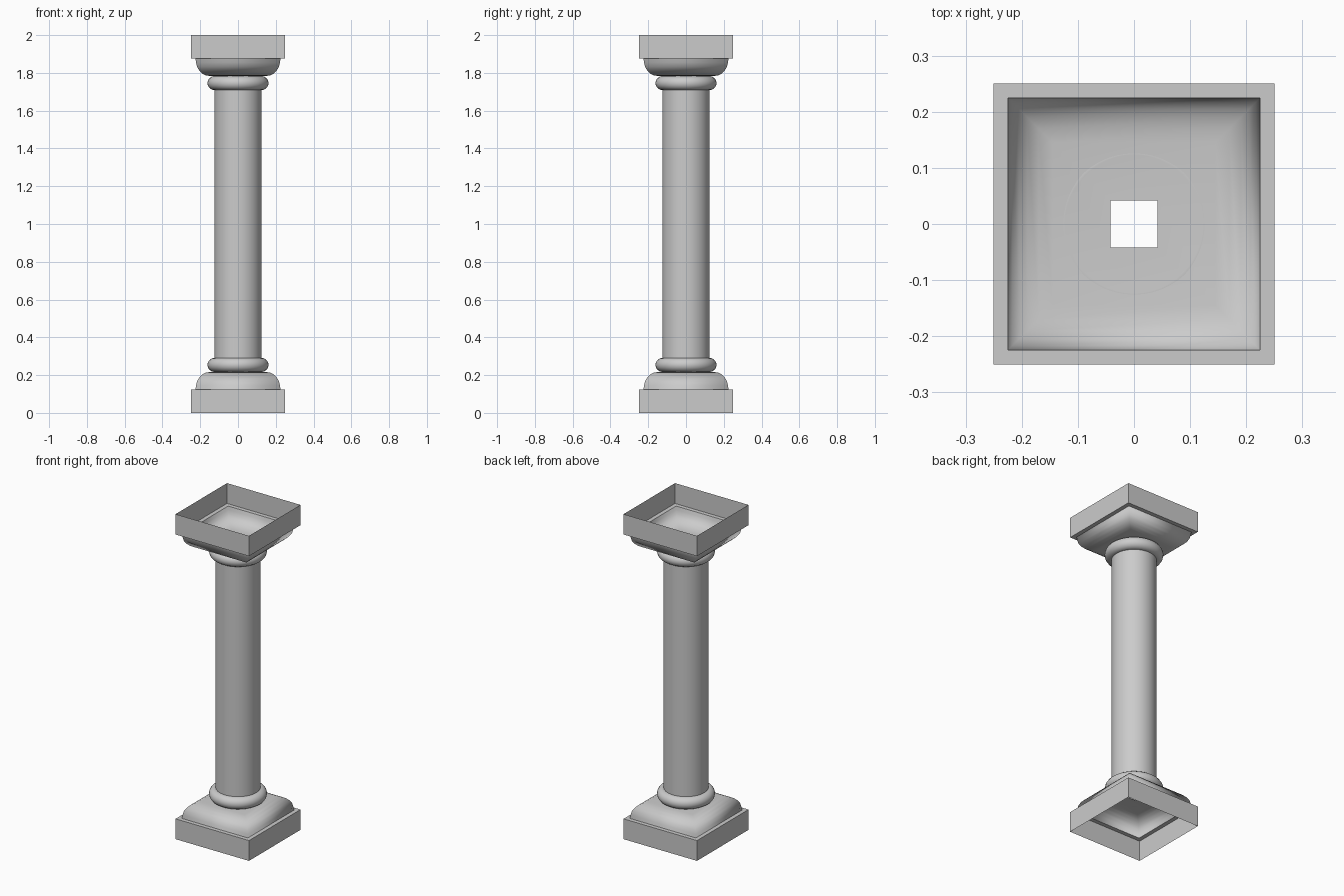
import bpy, bmesh
from math import pi, cos, sin, sqrt

if "Cube" in bpy.data.objects:
    bpy.data.objects.remove(bpy.data.objects["Cube"])

MID = 1.0  # column is symmetric about this height


def revolve(name, profile, sides, closed=False, smooth=True, mirror=True):
    """Sweep a (half width, z) profile around z; 4 sides gives a square section."""
    k, phase = (sqrt(2), pi / 4) if sides == 4 else (1, 0)
    bm = bmesh.new()
    rings = []
    for r, z in profile:
        rings.append([bm.verts.new((r * k * cos(phase + 2 * pi * i / sides),
                                    r * k * sin(phase + 2 * pi * i / sides),
                                    z - MID)) for i in range(sides)])
    pairs = list(zip(rings, rings[1:]))
    if closed:
        pairs.append((rings[-1], rings[0]))
    for a, b in pairs:
        for i in range(sides):
            j = (i + 1) % sides
            f = bm.faces.new((a[i], a[j], b[j], b[i]))
            f.smooth = smooth
    me = bpy.data.meshes.new(name)
    bm.to_mesh(me)
    bm.free()
    ob = bpy.data.objects.new(name, me)
    bpy.context.collection.objects.link(ob)
    ob.location.z = MID
    if mirror:
        m = ob.modifiers.new("mirror_to_top", 'MIRROR')
        m.use_axis = (False, False, True)
        m.use_mirror_merge = False
    return ob


# square plinths: open-ended walls with a narrow ledge
revolve("plinth", [(0.25, 0), (0.25, 0.125), (0.225, 0.125)], 4, smooth=False)

# rounded square cushions with a small square opening under the shaft
revolve("cushion", [(0.225, 0.125), (0.222, 0.145), (0.217, 0.168), (0.205, 0.188),
                    (0.19, 0.203), (0.17, 0.213), (0.145, 0.217), (0.042, 0.218)], 4)

# round collar rings
collar = [(0.125 + 0.037 * cos(2 * pi * i / 16), 0.254 + 0.037 * sin(2 * pi * i / 16))
          for i in range(16)]
revolve("collar", collar, 48, closed=True)

# open tubular shaft
revolve("shaft", [(0.125, 0.25), (0.125, 1.75)], 48, mirror=False)
